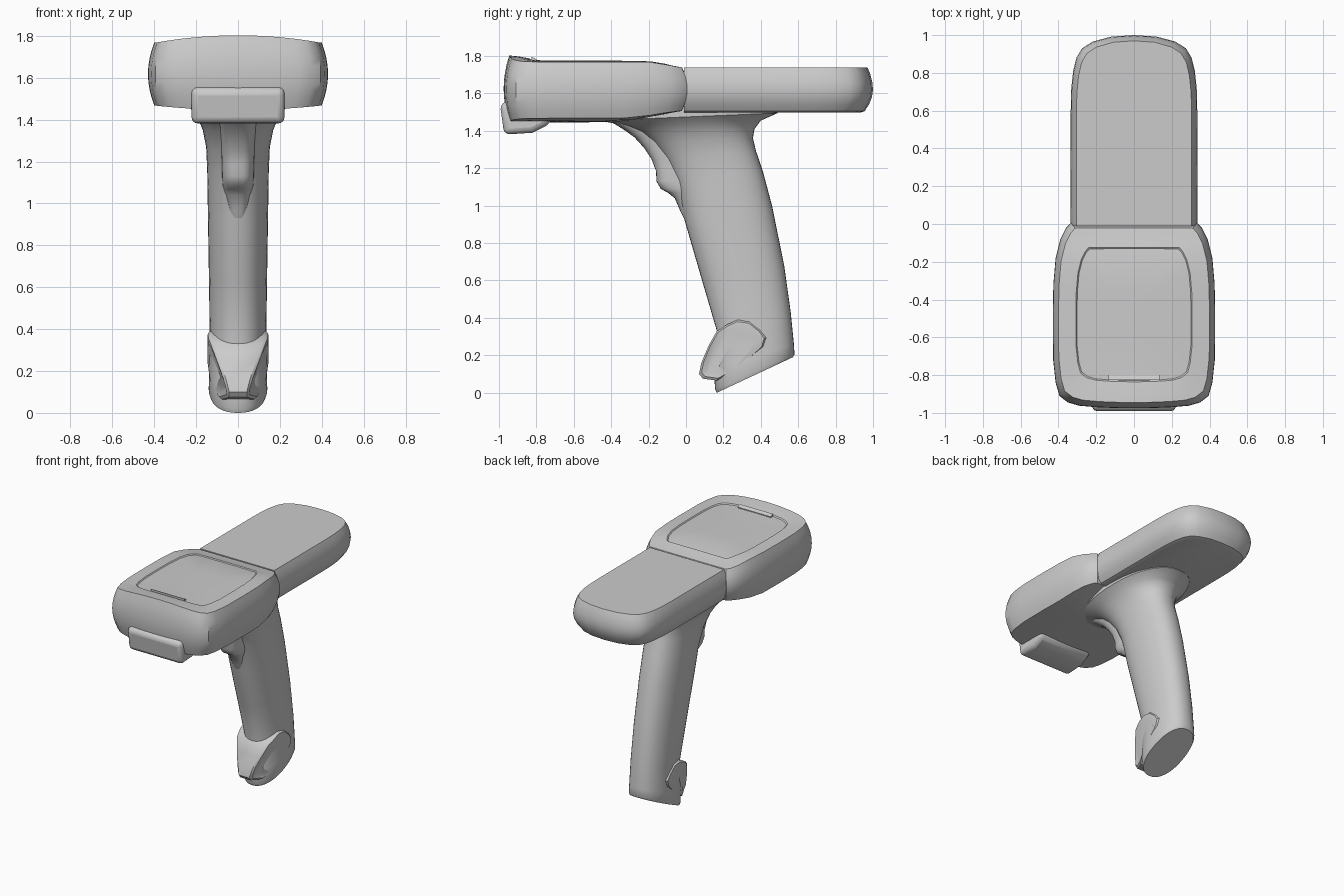
import bpy, bmesh, math

if "Cube" in bpy.data.objects:
    bpy.data.objects.remove(bpy.data.objects["Cube"])


def add_mesh(name, rings, bevel=0.0, angle=35):
    """Skin closed rings of equal length, cap both ends, shade smooth."""
    bm = bmesh.new()
    vr = [[bm.verts.new(p) for p in r] for r in rings]
    n = len(rings[0])
    for a, b in zip(vr, vr[1:]):
        for i in range(n):
            j = (i + 1) % n
            bm.faces.new((a[i], a[j], b[j], b[i]))
    bm.faces.new(vr[0][::-1])
    bm.faces.new(vr[-1])
    bmesh.ops.recalc_face_normals(bm, faces=bm.faces)
    me = bpy.data.meshes.new(name)
    bm.to_mesh(me)
    bm.free()
    ob = bpy.data.objects.new(name, me)
    bpy.context.collection.objects.link(ob)
    bpy.ops.object.select_all(action='DESELECT')
    ob.select_set(True)
    bpy.context.view_layer.objects.active = ob
    if bevel:
        m = ob.modifiers.new("bevel", 'BEVEL')
        m.width, m.segments, m.limit_method = bevel, 3, 'ANGLE'
        m.angle_limit = math.radians(25)
    bpy.ops.object.shade_smooth_by_angle(angle=math.radians(angle))
    return ob


def mirrored(half):
    """Half outline starting and ending on x = 0 -> closed outline."""
    return half + [(-x, y) for x, y in half[-2:0:-1]]


def smooth(a, b, t):
    t = max(0, min(1, (t - a) / (b - a)))
    return t * t * (3 - 2 * t)


def inset(p, d, cy, w, l):
    """Shrink a plan point by about d on every side."""
    return p[0] * (1 - d / w), cy + (p[1] - cy) * (1 - d / l)


# Front head: wide housing with crowned top and bulging sides
head = mirrored([(0, -.975), (.1, -.974), (.2, -.97), (.29, -.962), (.35, -.945),
                 (.395, -.91), (.415, -.84), (.428, -.72), (.43, -.5), (.427, -.32),
                 (.415, -.18), (.39, -.08), (.36, -.02), (.335, .006), (.2, .008), (0, .008)])


def top_z(x, y):
    crown = .035 * (1 - (x / .4) ** 2) * (1 - .6 * smooth(-.95, -.78, y)) * (1 - smooth(-.3, 0, y))
    return 1.768 - .03 * smooth(-.22, .01, y) + crown


def bottom_z(x, y):
    return 1.468 - .022 * (1 - (x / .4) ** 2) * (1 - smooth(-.3, 0, y)) + .04 * smooth(-.35, .01, y)


def plan(scale):
    return [(x * scale * .93, -.47 + (y + .47) * scale * .94) for x, y in head]


rings = [[(x, y, bottom_z(x, y)) for x, y in plan(s)] for s in (.1, .4, .7)]
for k in range(9):
    u = k / 4 - 1
    ring = []
    for p in head:
        x, y = inset(p, .03 * u * u, -.47, .43, .5)
        lo, hi = bottom_z(x, y), top_z(x, y)
        ring.append((x, y, lo + (hi - lo) * k / 8))
    rings.append(ring)
# top rings step down into the screen recess
for s, drop in ((.9, 0), (.77, 0), (.755, .007), (.5, .007), (.25, .007), (.05, .007)):
    rings.append([(x, y, top_z(x, y) - drop) for x, y in plan(s)])
add_mesh("front_head", rings)

# Rear body: narrower housing with rounded underside
rear = mirrored([(0, -.01), (.2, -.01), (.335, -.01), (.335, .3), (.335, .6), (.332, .72),
                 (.322, .81), (.305, .88), (.275, .93), (.22, .965), (.12, .992), (0, 1)])
profile = [(.07, 1.497), (.045, 1.505), (.022, 1.54), (.006, 1.58), (0, 1.62),
           (.004, 1.66), (.015, 1.705), (.03, 1.74)]
rings = []
for d, z in profile:
    ring = []
    for x, y in rear:
        yy = y if y < .1 else y * (1 - d)
        ring.append((x * (1 - d / .335), yy, z))
    rings.append(ring)
add_mesh("rear_body", rings)


# Handle and trigger: lofts of tilted rounded sections (front y,z, back y,z, half width)
def section(fy, fz, by, bz, w, n=40, e=2.25):
    out = []
    for i in range(n):
        a = 2 * math.pi * i / n
        c, s = math.cos(a), math.sin(a)
        t = .5 - .5 * math.copysign(abs(c) ** (2 / e), c)
        out.append((w * math.copysign(abs(s) ** (2 / e), s),
                    fy + (by - fy) * t, fz + (bz - fz) * t))
    return out


grip = [(.165, 0, .572, .19, .133), (.155, .02, .58, .205, .14), (.15, .12, .577, .26, .138),
        (.165, .33, .56, .43, .135), (.08, .62, .525, .68, .139), (-.01, .93, .46, 1.0, .144),
        (-.06, 1.13, .412, 1.18, .147), (-.12, 1.25, .375, 1.29, .152),
        (-.19, 1.34, .358, 1.36, .168), (-.26, 1.395, .366, 1.41, .19),
        (-.34, 1.43, .40, 1.455, .215), (-.46, 1.455, .49, 1.495, .25), (-.46, 1.52, .49, 1.52, .25)]
add_mesh("handle", [section(*g) for g in grip])

trigger = [(0, .91, .045), (-.03, .97, .058), (-.06, 1.04, .068), (-.095, 1.068, .072),
           (-.135, 1.09, .075), (-.158, 1.13, .076), (-.16, 1.185, .078), (-.185, 1.25, .08),
           (-.225, 1.31, .083), (-.275, 1.365, .088), (-.33, 1.405, .095), (-.42, 1.46, .1)]
add_mesh("trigger", [section(y, z, y + .28, z + .02, w, e=3) for y, z, w in trigger])

# Foot at the bottom of the handle: tapered wedge (y, z, half width)
foot = [(.07, .10, .05), (.082, .16, .065), (.12, .25, .095), (.165, .33, .122), (.22, .365, .135),
        (.275, .39, .138), (.34, .382, .138), (.40, .335, .138), (.43, .295, .138),
        (.415, .245, .138), (.29, .135, .125), (.165, .065, .085), (.09, .075, .05)]


def foot_ring(side, s, extra):
    return [(side * (w + extra), .26 + (y - .26) * s, .24 + (z - .24) * s) for y, z, w in foot]


add_mesh("foot", [foot_ring(-1, .8, .008), foot_ring(-1, .93, .006), foot_ring(-1, 1, -.008),
                  foot_ring(1, 1, -.008), foot_ring(1, .93, .006), foot_ring(1, .8, .008)])

# Scanner nose under the front edge
nose = [(-.95, 1.56), (-.995, 1.545), (-.972, 1.38), (-.82, 1.39), (-.73, 1.435), (-.70, 1.56)]
add_mesh("scanner_nose", [[(x, y, z) for y, z in nose] for x in (-.222, .222)], bevel=.03)

# Indicator bar behind the raised front rim
zi = top_z(0, -.81)
bar = [(-.825, zi - .03), (-.825, zi + .012), (-.80, zi), (-.80, zi - .03)]
add_mesh("indicator_bar", [[(x, y, z) for y, z in bar] for x in (-.135, .135)])
